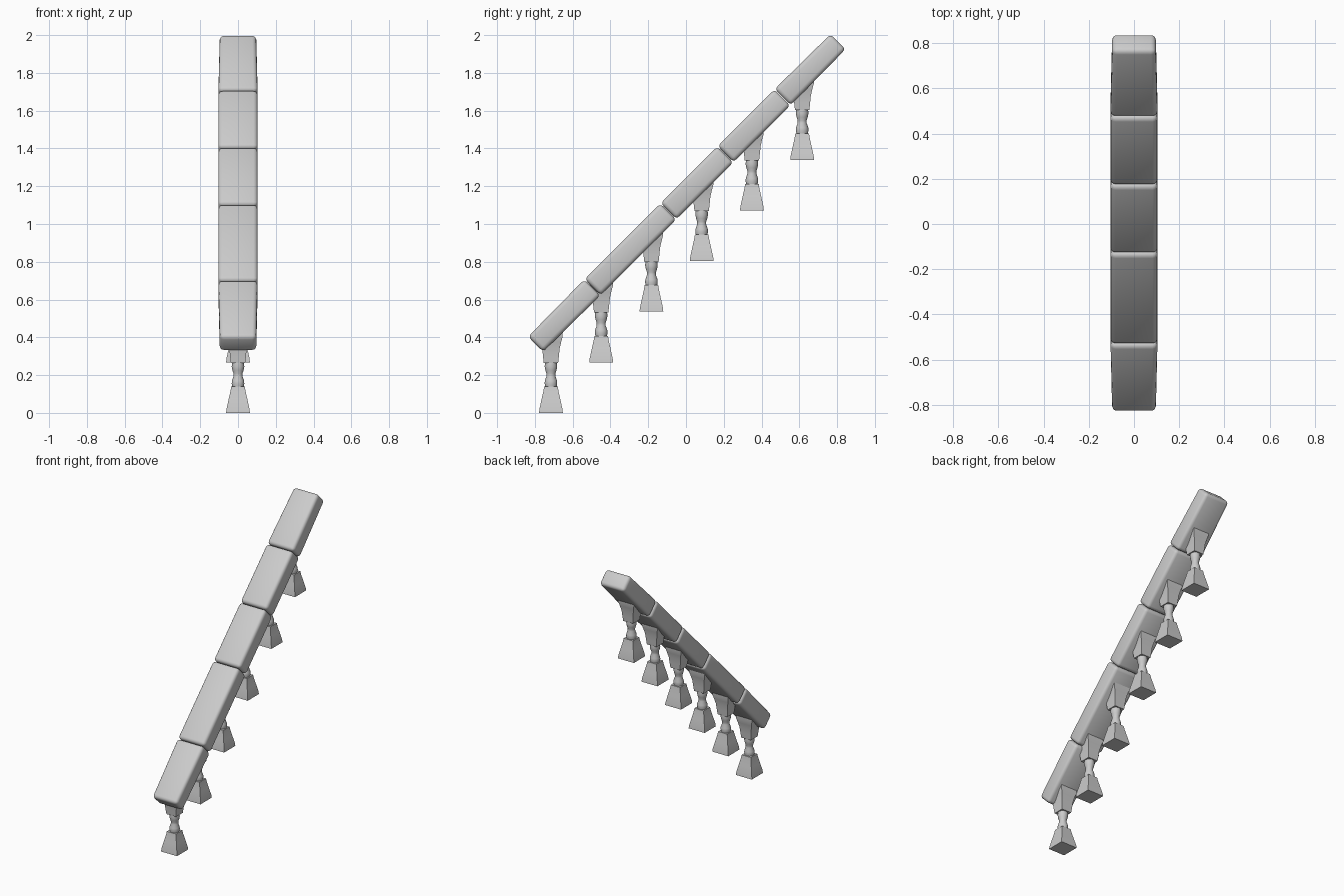
import bpy, bmesh, math
from mathutils import Matrix, Vector

cube = bpy.data.objects.get("Cube")
if cube:
    bpy.data.objects.remove(cube, do_unlink=True)

stone = bpy.data.materials.new("pale_grey_stone")
stone.use_nodes = True
GREY = (0.6, 0.6, 0.6, 1)
stone.diffuse_color = GREY
stone.node_tree.nodes["Principled BSDF"].inputs["Base Color"].default_value = GREY


def finish(bm, name, angle):
    bmesh.ops.recalc_face_normals(bm, faces=bm.faces)
    mesh = bpy.data.meshes.new(name)
    bm.to_mesh(mesh)
    bm.free()
    mesh.materials.append(stone)
    ob = bpy.data.objects.new(name, mesh)
    bpy.context.collection.objects.link(ob)
    bpy.ops.object.select_all(action='DESELECT')
    ob.select_set(True)
    bpy.context.view_layer.objects.active = ob
    bpy.ops.object.shade_smooth_by_angle(angle=math.radians(angle))
    return ob


def loft(bm, profile, sides, centre):
    """Stack regular rings of (half width, height), capped at both ends."""
    scale = 1 / math.cos(math.pi / sides) if sides == 4 else 1
    rings = []
    for half, z in profile:
        ring = []
        for i in range(sides):
            a = 2 * math.pi * (i + 0.5) / sides
            ring.append(bm.verts.new(centre + Vector((
                half * scale * math.cos(a), half * scale * math.sin(a), z))))
        rings.append(ring)
    for low, high in zip(rings, rings[1:]):
        for i in range(sides):
            j = (i + 1) % sides
            bm.faces.new((low[i], low[j], high[j], high[i]))
    bm.faces.new(rings[0][::-1])
    bm.faces.new(rings[-1])


# Sloping handrail: rounded stone blocks laid end to end at 45 degrees
WIDTH, THICK = 0.208, 0.12
LOW_Y, MID_RISE = -0.797, 1.16
joints = [0, 0.302, 0.704, 1.006, 1.308, 1.603]
tilt = Matrix.Rotation(math.radians(45), 4, 'X')
for n, (a, b) in enumerate(zip(joints, joints[1:])):
    mid = LOW_Y + (a + b) / 2
    length = (b - a) * math.sqrt(2) - 0.002
    bm = bmesh.new()
    bmesh.ops.create_cube(bm, size=1)
    bmesh.ops.scale(bm, vec=(WIDTH, length, THICK), verts=bm.verts)
    # worn corners on the outer ends of the rail
    for v in bm.verts:
        if (n == 0 and v.co.y < 0) or (n == 4 and v.co.y > 0):
            v.co.x *= 0.93
            v.co.z *= 0.94
    bmesh.ops.bevel(bm, geom=bm.edges[:], offset=0.022, segments=3,
                    profile=0.5, affect='EDGES')
    bmesh.ops.transform(bm, verts=bm.verts, matrix=Matrix.Translation(
        (0, mid, mid + MID_RISE)) @ tilt)
    finish(bm, f"rail_block_{n + 1}", 50)

# Balusters: square flared foot, turned neck, square head under the rail
foot = [(0.063, 0), (0.061, 0.02), (0.049, 0.075), (0.040, 0.115), (0.036, 0.14)]
neck = [(0.031, 0.139), (0.034, 0.155), (0.033, 0.17), (0.024, 0.195),
        (0.024, 0.208), (0.030, 0.225), (0.034, 0.245), (0.032, 0.267)]
head = [(0.038, 0.264), (0.042, 0.30), (0.046, 0.34), (0.054, 0.375),
        (0.062, 0.405), (0.063, 0.44)]
for n in range(6):
    centre = Vector((0, -0.715 + 0.266 * n, 0.268 * n))
    bm = bmesh.new()
    loft(bm, foot, 4, centre)
    loft(bm, neck, 16, centre)
    loft(bm, head, 4, centre)
    finish(bm, f"baluster_{n + 1}", 45)
